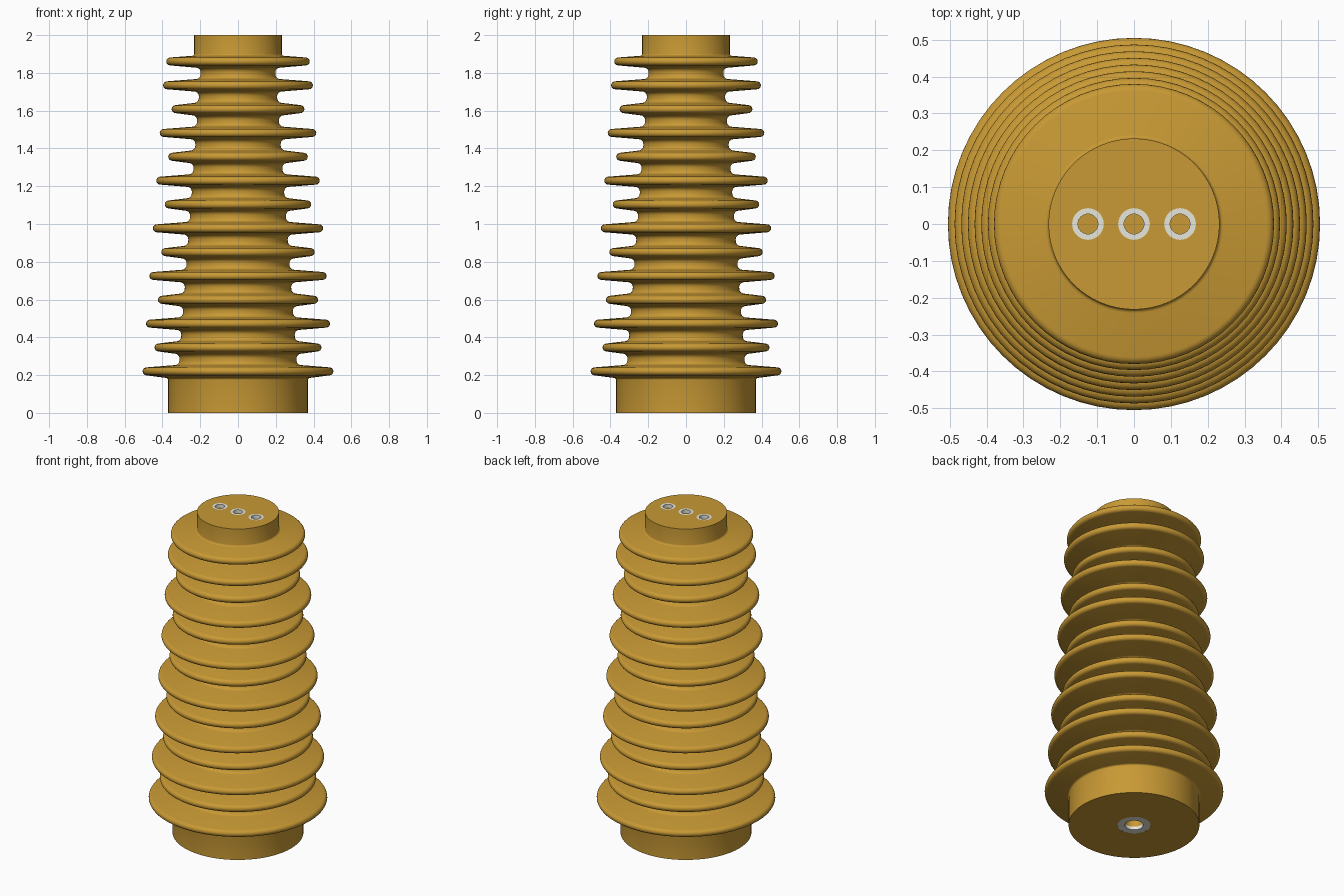
import bpy, bmesh, math
from math import sin, cos, pi

if "Cube" in bpy.data.objects:
    bpy.data.objects.remove(bpy.data.objects["Cube"])

SEG = 64

def material(name, col):
    m = bpy.data.materials.new(name)
    m.diffuse_color = col
    m.use_nodes = True
    m.node_tree.nodes["Principled BSDF"].inputs["Base Color"].default_value = m.diffuse_color
    return m

resin = material("resin", (0.58, 0.32, 0.035, 1))
metal = material("insert_metal", (0.80, 0.80, 0.72, 1))

def lathe(name, pts, mat, loc=(0, 0, 0), closed=False, seg=SEG):
    """Revolve an (r, z) profile around z."""
    bm = bmesh.new()
    vs = [bm.verts.new((r, 0, z)) for r, z in pts]
    edges = [bm.edges.new(p) for p in zip(vs, vs[1:])]
    if closed:
        edges.append(bm.edges.new((vs[-1], vs[0])))
    bmesh.ops.spin(bm, geom=vs + edges, cent=(0, 0, 0), axis=(0, 0, 1),
                   angle=2 * pi, steps=seg, use_merge=False)
    bmesh.ops.remove_doubles(bm, verts=bm.verts, dist=1e-5)
    bmesh.ops.recalc_face_normals(bm, faces=bm.faces)
    me = bpy.data.meshes.new(name)
    bm.to_mesh(me)
    bm.free()
    ob = bpy.data.objects.new(name, me)
    ob.location = loc
    bpy.context.collection.objects.link(ob)
    me.materials.append(mat)
    return ob

def activate(ob):
    bpy.ops.object.select_all(action='DESELECT')
    ob.select_set(True)
    bpy.context.view_layer.objects.active = ob

def smooth(ob, deg=35):
    activate(ob)
    bpy.ops.object.shade_smooth_by_angle(angle=math.radians(deg))

def neck(z):
    return 0.31 - 0.0737 * (z - 0.28)

def arc(cr, cz, rad, a0, a1, n):
    return [(cr + rad * cos(a0 + (a1 - a0) * i / n),
             cz + rad * sin(a0 + (a1 - a0) * i / n)) for i in range(n + 1)]

# Body profile: stepped blind hole in the base, then alternating long and short sheds
N, Z0, PITCH, F = 14, 0.22, 0.1262, 0.025
DEPTH, RING = 0.14, 0.02
prof = [(0, DEPTH), (0.052, DEPTH), (0.052, RING), (0.094, RING), (0.094, 0), (0.37, 0)]
for i in range(N):
    zc = Z0 + PITCH * i
    tip = (0.505 if i % 2 == 0 else 0.451) - 0.0717 * (zc - Z0)
    if i == N - 1:
        tip = 0.38
    # underside root
    if i == 0:
        prof += arc(0.38, zc - 0.045, 0.01, pi, pi / 2, 3)
    else:
        prof += arc(neck(zc - 0.06) + F, zc - 0.033 - F, F, pi, pi / 2 + 0.1, 5)
    # rounded tip
    prof += arc(tip - 0.021, zc, 0.021, -pi / 2 + 0.1, pi / 2 - 0.1, 8)
    # upper root
    if i < N - 1:
        prof += arc(neck(zc + 0.06) + F, zc + 0.033 + F, F, -pi / 2 - 0.1, -pi, 5)
    else:
        prof += arc(0.242, zc + 0.04, 0.01, -pi / 2, -pi, 3)
prof += [(0.232, 2.0), (0, 2.0)]
body = lathe("insulator_body", prof, resin)

# Three stepped blind holes in the top
XS = (-0.125, 0, 0.125)
for x in XS:
    cut = lathe("hole_cutter", [(0, 1.88), (0.027, 1.88), (0.027, 2 - RING),
                (0.043, 2 - RING), (0.043, 2.05), (0, 2.05)], resin, (x, 0, 0), seg=32)
    cut.hide_render = True
    activate(body)
    mod = body.modifiers.new("hole", 'BOOLEAN')
    mod.operation, mod.solver, mod.object = 'DIFFERENCE', 'EXACT', cut
    bpy.ops.object.modifier_apply(modifier=mod.name)
    bpy.data.objects.remove(cut)
smooth(body)

# Flush metal inserts at the hole mouths
def insert(name, r0, r1, z0, z1, x=0):
    smooth(lathe(name, [(r0, z0), (r1, z0), (r1, z1), (r0, z1)], metal,
                 (x, 0, 0), closed=True, seg=32))

for n, x in zip(("left", "middle", "right"), XS):
    insert("top_insert_" + n, 0.027, 0.043, 2 - RING, 2.0, x)
insert("base_insert", 0.052, 0.094, 0, RING)
